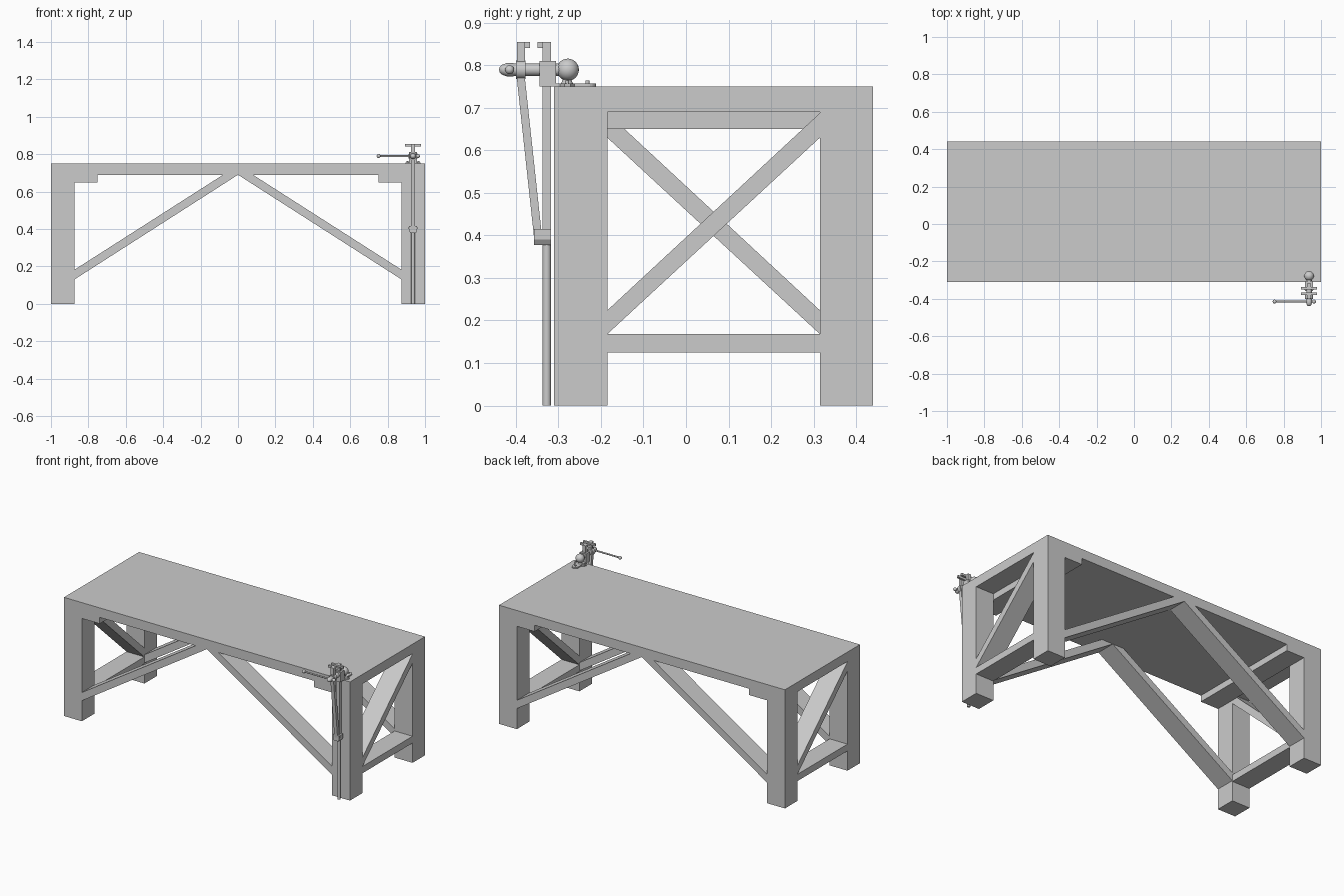
import bpy, bmesh, math
from mathutils import Vector

old = bpy.data.objects.get("Cube")
if old:
    bpy.data.objects.remove(old, do_unlink=True)

grey = bpy.data.materials.new("plain_grey")
grey.use_nodes = True
grey.diffuse_color = (0.6, 0.6, 0.6, 1)
grey.node_tree.nodes["Principled BSDF"].inputs["Base Color"].default_value = (0.6, 0.6, 0.6, 1)


def finish(name, bm, smooth=False):
    bmesh.ops.recalc_face_normals(bm, faces=bm.faces)
    mesh = bpy.data.meshes.new(name)
    bm.to_mesh(mesh)
    bm.free()
    mesh.materials.append(grey)
    obj = bpy.data.objects.new(name, mesh)
    bpy.context.collection.objects.link(obj)
    if smooth:
        bpy.ops.object.select_all(action='DESELECT')
        obj.select_set(True)
        bpy.context.view_layer.objects.active = obj
        bpy.ops.object.shade_smooth_by_angle(angle=math.radians(35))
    return obj


def prism(name, pts, axis, a, b):
    """Extrude a 2D profile along an axis from a to b."""
    place = {'x': lambda p, t: (t, p[0], p[1]),
             'y': lambda p, t: (p[0], t, p[1]),
             'z': lambda p, t: (p[0], p[1], t)}[axis]
    bm = bmesh.new()
    face = bm.faces.new([bm.verts.new(place(p, a)) for p in pts])
    ext = bmesh.ops.extrude_face_region(bm, geom=[face])
    verts = [e for e in ext["geom"] if isinstance(e, bmesh.types.BMVert)]
    shift = Vector(place((0, 0), b - a))
    bmesh.ops.translate(bm, verts=verts, vec=shift)
    return finish(name, bm)


def box(name, x0, x1, y0, y1, z0, z1):
    return prism(name, [(x0, y0), (x1, y0), (x1, y1), (x0, y1)], 'z', z0, z1)


def lathe(name, start, direction, profile, steps=24):
    """Revolve (distance along axis, radius) pairs around an axis."""
    bm = bmesh.new()
    verts = [bm.verts.new((r, 0, d)) for d, r in profile]
    edges = [bm.edges.new(p) for p in zip(verts, verts[1:])]
    bmesh.ops.spin(bm, geom=verts + edges, cent=(0, 0, 0), axis=(0, 0, 1),
                   angle=2 * math.pi, steps=steps)
    bmesh.ops.remove_doubles(bm, verts=bm.verts, dist=1e-5)
    rot = Vector((0, 0, 1)).rotation_difference(Vector(direction)).to_matrix()
    for v in bm.verts:
        v.co = rot @ v.co + Vector(start)
    return finish(name, bm, True)


def rod(name, start, direction, length, r, steps=24):
    return lathe(name, start, direction, [(0, 0), (0, r), (length, r), (length, 0)], steps)


def ball(name, loc, r):
    bm = bmesh.new()
    bmesh.ops.create_uvsphere(bm, u_segments=24, v_segments=14, radius=r)
    bmesh.ops.translate(bm, verts=bm.verts, vec=loc)
    return finish(name, bm, True)


# Bench: slab, four legs, rails and diagonal braces
FRONT, BACK, LEG = -0.31, 0.44, 0.125
UNDER = 0.69
box("bench_top", -1, 1, FRONT, BACK, UNDER, 0.75)
for s, side in ((1, "left"), (-1, "right")):
    def span(a, b):
        return min(s * a, s * b), max(s * a, s * b)
    outer = span(1 - LEG, 1)
    inner = span(0.75, 1 - LEG)
    for y0, end in ((FRONT, "front"), (BACK - LEG, "back")):
        box(f"{end}_{side}_leg", *outer, y0, y0 + LEG, 0, UNDER)
        prism(f"{end}_{side}_long_brace",
              [(s * 0.875, 0.13), (s * 0.875, 0.182), (s * 0.08, UNDER), (0, UNDER)],
              'y', y0, y0 + LEG)
    box(f"{side}_upper_rail", *inner, FRONT, BACK, 0.65, UNDER)
    box(f"{side}_lower_rail", *outer, FRONT + LEG, BACK - LEG, 0.125, 0.168)
    # each end has one diagonal, turned half round about the bench centre
    mid = (FRONT + BACK) / 2
    prism(f"{side}_end_brace",
          [(mid - s * 0.25, 0.168), (mid + s * 0.25, 0.63),
           (mid + s * 0.25, 0.688), (mid - s * 0.25, 0.224)], 'x', *outer)

# Leg vise: fixed jaw with its post
VX, SZ = 0.936, 0.79
rod("vise_post", (VX, -0.3275, 0), (0, 0, 1), 0.38, 0.0098)
box("vise_rear_bar", VX - 0.011, VX + 0.011, -0.337, -0.318, 0.378, 0.855)
prism("vise_hinge_bracket",
      [(VX - 0.014, 0.378), (VX + 0.014, 0.378), (VX + 0.022, 0.39), (VX + 0.022, 0.415),
       (VX - 0.022, 0.415), (VX - 0.022, 0.39)], 'y', -0.358, -0.318)
rod("vise_hinge_pin", (VX - 0.025, -0.348, 0.405), (1, 0, 0), 0.05, 0.005, 16)

# Moving jaw: slanted leg that straightens near the top
prism("vise_front_jaw",
      [(-0.358, 0.40), (-0.339, 0.40), (-0.379, 0.77), (-0.379, 0.855),
       (-0.398, 0.855), (-0.398, 0.77)], 'x', VX - 0.011, VX + 0.011)
for name, y0, y1 in (("front_jaw_lip", -0.380, -0.367), ("rear_jaw_lip", -0.349, -0.336)):
    box(name, VX - 0.042, VX + 0.042, y0, y1, 0.841, 0.855)
rod("front_jaw_eye", (VX, -0.400, SZ), (0, 1, 0), 0.023, 0.022)

# Screw housing, screw and rounded head
box("screw_housing", VX - 0.022, VX + 0.022, -0.345, -0.306, 0.75, 0.811)
rod("vise_screw", (VX, -0.41, SZ), (0, 1, 0), 0.12, 0.0145)
lathe("screw_head", (VX, -0.44, SZ), (0, 1, 0),
      [(0, 0), (0.002, 0.007), (0.008, 0.012), (0.018, 0.0155), (0.034, 0.0155), (0.042, 0.012), (0.042, 0)])
ball("screw_end_ball", (VX, -0.278, SZ), 0.026)

# Turning handle with knobs
rod("vise_handle", (0.75, -0.415, SZ), (1, 0, 0), 0.215, 0.005, 16)
for x, name in ((0.752, "handle_outer_knob"), (0.962, "handle_inner_knob")):
    ball(name, (x, -0.415, SZ), 0.0105)

# Mounting plate: tongue with two ears, neck and bolts
tongue = [(VX + 0.02 * math.cos(a), -0.232 + 0.02 * math.sin(a))
          for a in [math.pi * i / 10 for i in range(11)]]
prism("mounting_tongue", tongue + [(VX - 0.02, -0.31), (VX + 0.02, -0.31)], 'z', 0.75, 0.758)
prism("mounting_ears",
      [(VX - 0.04, -0.286), (VX - 0.02, -0.296), (VX + 0.02, -0.296), (VX + 0.04, -0.286),
       (VX + 0.036, -0.272), (VX + 0.02, -0.262), (VX - 0.02, -0.262), (VX - 0.036, -0.272)],
      'z', 0.75, 0.757)
lathe("ball_neck", (VX, -0.28, 0.755), (0, 0, 1), [(0, 0), (0, 0.015), (0.012, 0.01), (0.02, 0.01), (0.02, 0)])
for dx, y in ((0, -0.232), (-0.03, -0.28), (0.03, -0.28)):
    rod("mounting_bolt", (VX + dx, y, 0.754), (0, 0, 1), 0.011, 0.005, 12)
